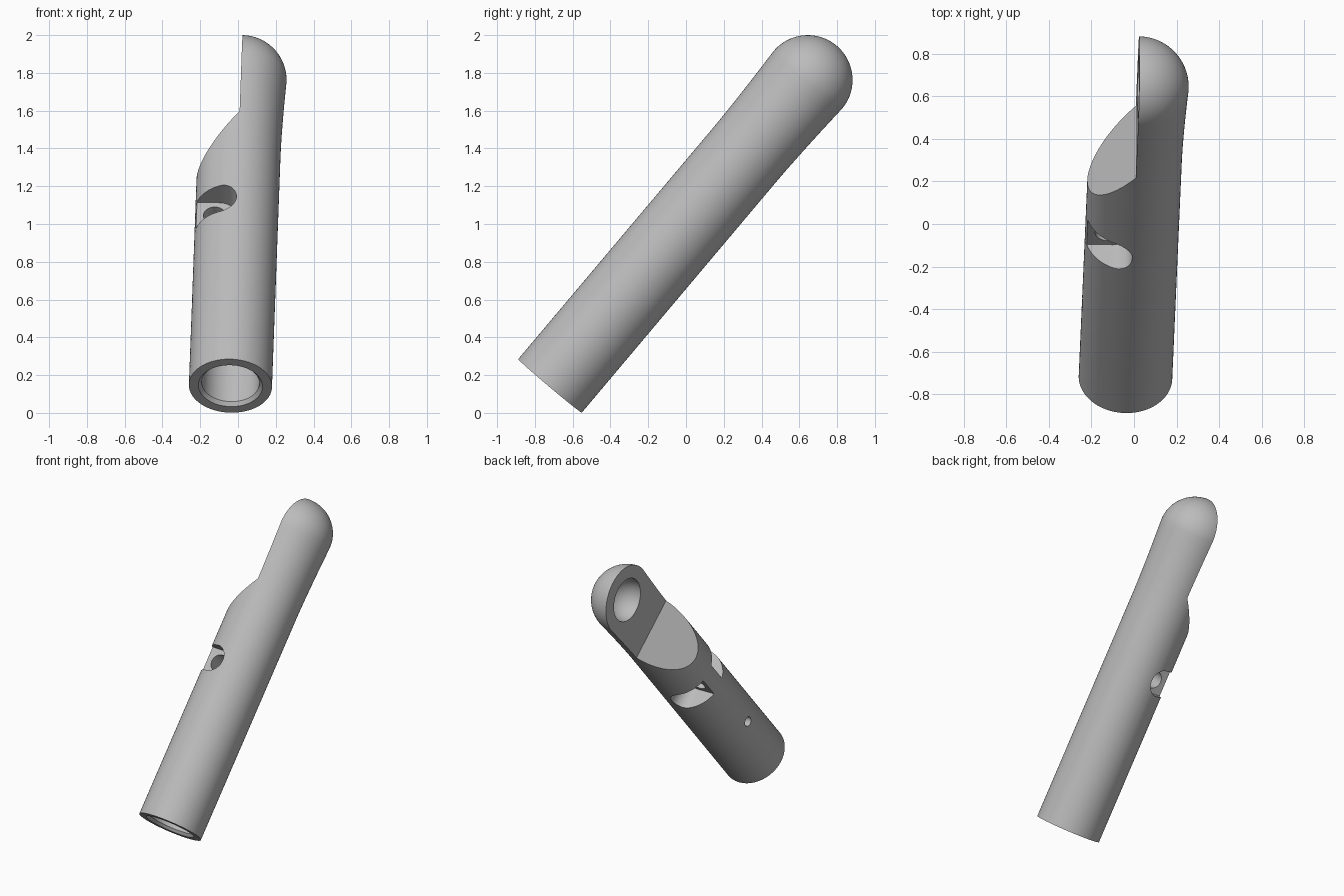
import bpy, bmesh, math
from mathutils import Matrix, Vector

cube = bpy.data.objects.get("Cube")
if cube:
    bpy.data.objects.remove(cube, do_unlink=True)

# Main sizes, measured along the tube axis from its open end
RADIUS, BALL_RADIUS, BALL_AT = 0.22, 0.237, 2.119
FLARE_AT, SLOT_AT, SLOT_RADIUS, WEB = 1.6, 1.125, 0.09, 0.06

grey = bpy.data.materials.new("light_grey")
grey.use_nodes = True
grey.diffuse_color = (0.5, 0.5, 0.5, 1)
grey.node_tree.nodes["Principled BSDF"].inputs["Base Color"].default_value = (0.5, 0.5, 0.5, 1)


def make_object(name, bm):
    bmesh.ops.recalc_face_normals(bm, faces=bm.faces)
    mesh = bpy.data.meshes.new(name)
    bm.to_mesh(mesh)
    bm.free()
    mesh.materials.append(grey)
    obj = bpy.data.objects.new(name, mesh)
    bpy.context.collection.objects.link(obj)
    return obj


def lathe(name, profile, steps=96):
    """Spin (radius, height) points around z."""
    bm = bmesh.new()
    verts = [bm.verts.new((r, 0, z)) for r, z in profile]
    edges = [bm.edges.new(pair) for pair in zip(verts, verts[1:])]
    bmesh.ops.spin(bm, geom=verts + edges, cent=(0, 0, 0), axis=(0, 0, 1),
                   angle=math.tau, steps=steps, use_merge=True)
    bmesh.ops.remove_doubles(bm, verts=bm.verts, dist=1e-5)
    return make_object(name, bm)


def prism(name, outline, y0, y1):
    """Extrude an (x, z) outline from y0 to y1."""
    bm = bmesh.new()
    face = bm.faces.new([bm.verts.new((x, y0, z)) for x, z in outline])
    new = bmesh.ops.extrude_face_region(bm, geom=[face])["geom"]
    bmesh.ops.translate(bm, vec=(0, y1 - y0, 0),
                        verts=[v for v in new if isinstance(v, bmesh.types.BMVert)])
    return make_object(name, bm)


def arc(cx, cz, r, start, end, n):
    angles = [math.radians(start + (end - start) * i / n) for i in range(n + 1)]
    return [(cx + r * math.cos(a), cz + r * math.sin(a)) for a in angles]


# Tube body with a gently flared neck and a ball end
flare = [(RADIUS + (BALL_RADIUS - RADIUS) * (i / 10) ** 1.6,
          FLARE_AT + (BALL_AT - FLARE_AT) * i / 10) for i in range(10)]
ball = arc(0, BALL_AT, BALL_RADIUS, 0, 90, 24)
ball[-1] = (0, BALL_AT + BALL_RADIUS)
body = lathe("tube_body", [(0, 0), (RADIUS, 0)] + flare + ball)

cutters = []

# Bore with a chamfered mouth
cutters.append(lathe("bore_cutter", [(0, -0.1), (0.17, -0.1), (0.17, 0),
                                     (0.153, 0.02), (0.153, 0.9), (0, 0.9)]))

# Half of the ball end removed, ending in a sloped shoulder
cutters.append(prism("shoulder_cutter", [(0, 2.6), (0, 1.716), (-0.4, 1.187), (-0.4, 2.6)], -0.5, 0.5))

# Round-ended pockets on both sides of a thin web
slot = arc(-SLOT_RADIUS, SLOT_AT, SLOT_RADIUS, -90, 90, 24)
slot += [(-0.4, SLOT_AT + SLOT_RADIUS), (-0.4, SLOT_AT - SLOT_RADIUS)]
for side in (-1, 1):
    cutters.append(prism("pocket_cutter", slot, side * WEB, side * 0.4))

# Hole through the web
cutters.append(prism("web_hole_cutter", arc(-0.115, SLOT_AT, 0.06, 0, 352.5, 47), -0.1, 0.1))

# Small vent into the bore
vent = prism("vent_cutter", arc(0, 0, 0.033, 0, 345, 23), 0.08, 0.4)
vent.data.transform(Matrix.Translation((0, 0, 0.55)) @ Matrix.Rotation(math.pi / 2, 4, "Z"))
cutters.append(vent)

# Rounded hollow in the flat of the ball end
bm = bmesh.new()
bmesh.ops.create_uvsphere(bm, u_segments=64, v_segments=33, radius=0.148,
                          matrix=Matrix.Translation((0, 0, BALL_AT)) @ Matrix.Rotation(math.pi / 2, 4, "Y"))
cutters.append(make_object("hollow_cutter", bm))

# Cut the body
for cutter in cutters:
    cutter.hide_render = True
    mod = body.modifiers.new(cutter.name, "BOOLEAN")
    mod.operation, mod.solver, mod.object = "DIFFERENCE", "EXACT", cutter
graph = bpy.context.evaluated_depsgraph_get()
cut_mesh = bpy.data.meshes.new_from_object(body.evaluated_get(graph))
body.modifiers.clear()
body.data = cut_mesh
for cutter in cutters:
    bpy.data.objects.remove(cutter, do_unlink=True)

# Lean the tube back
axis = Vector((0.06, 1.365, 1.62)).normalized()
across = (Vector((1, 0, 0)) - axis * axis.x).normalized()
lean = Matrix((across, axis.cross(across), axis)).transposed().to_4x4()
body.data.transform(Matrix.Translation((-0.04, -0.72, 0.143)) @ lean)

# Smooth shading with crisp cut edges
bpy.ops.object.select_all(action="DESELECT")
body.select_set(True)
bpy.context.view_layer.objects.active = body
bpy.ops.object.shade_smooth_by_angle(angle=math.radians(30))
